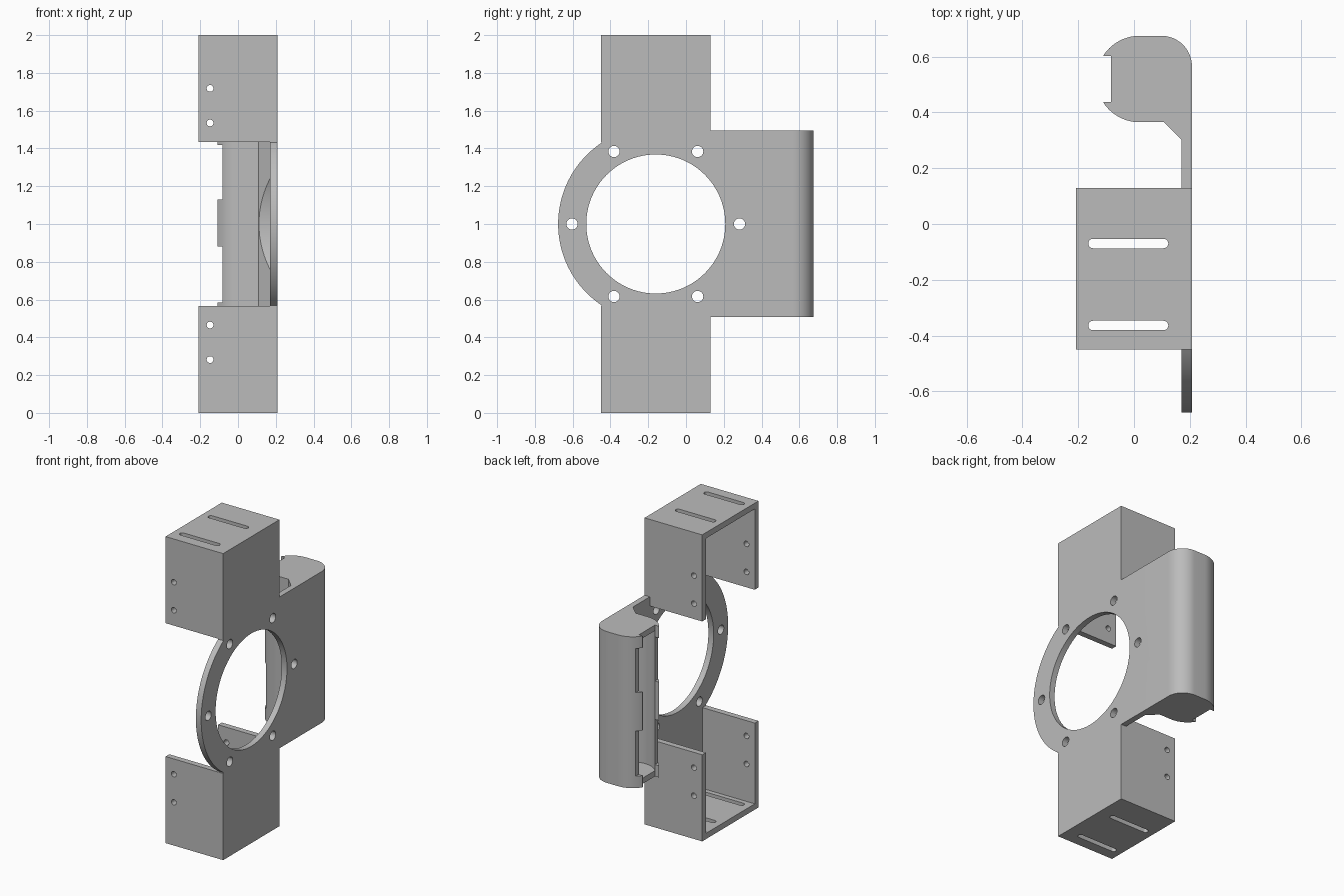
import bpy, bmesh
from math import sin, cos, pi, atan2, radians
from mathutils import Vector

cube = bpy.data.objects.get("Cube")
if cube:
    bpy.data.objects.remove(cube, do_unlink=True)

grey = bpy.data.materials.new("plain_grey")
grey.use_nodes = True
GREY = (0.5, 0.5, 0.5, 1)
grey.diffuse_color = GREY
grey.node_tree.nodes["Principled BSDF"].inputs["Base Color"].default_value = GREY

X0, X1, T = -0.208, 0.208, 0.038      # overall width and wall thickness
Y0, Y1 = -0.45, 0.13                  # box depth
XP = X1 - T                           # inner face of the plate
RING = (-0.16, 1.0)                   # ring centre in y, z
R_OUT, R_IN = 0.517, 0.368
BAT = (0.02, 0.52)                    # battery centre in x, y


def arc(c, r, a, b, n):
    """Points on an arc, angles in radians."""
    return [(c[0] + r * cos(a + (b - a) * i / n),
             c[1] + r * sin(a + (b - a) * i / n)) for i in range(n + 1)]


def prism(name, pts, axis, lo, hi):
    """Extrude a 2D outline along an axis (x: yz outline, y: xz, z: xy)."""
    place = {"x": lambda p: (lo, p[0], p[1]),
             "y": lambda p: (p[0], lo, p[1]),
             "z": lambda p: (p[0], p[1], lo)}[axis]
    shift = Vector([(hi - lo) * (axis == k) for k in "xyz"])
    bm = bmesh.new()
    face = bm.faces.new([bm.verts.new(place(p)) for p in pts])
    ext = bmesh.ops.extrude_face_region(bm, geom=[face])
    verts = [g for g in ext["geom"] if isinstance(g, bmesh.types.BMVert)]
    bmesh.ops.translate(bm, verts=verts, vec=shift)
    bmesh.ops.recalc_face_normals(bm, faces=bm.faces)
    mesh = bpy.data.meshes.new(name)
    bm.to_mesh(mesh)
    bm.free()
    mesh.materials.append(grey)
    obj = bpy.data.objects.new(name, mesh)
    bpy.context.collection.objects.link(obj)
    return obj


def rect(a0, a1, b0, b1):
    return [(a0, b0), (a1, b0), (a1, b1), (a0, b1)]


def disc(c, r, n=32):
    return arc(c, r, 0, 2 * pi, n)[:-1]


def combine(obj, other, op="DIFFERENCE"):
    """Apply a boolean and remove the helper."""
    mod = obj.modifiers.new("bool", "BOOLEAN")
    mod.operation, mod.object, mod.solver = op, other, "EXACT"
    bpy.context.view_layer.objects.active = obj
    bpy.ops.object.modifier_apply(modifier=mod.name)
    bpy.data.objects.remove(other, do_unlink=True)


# Main plate: strip, ring and back wing in one outline
a = atan2(0.435, Y0 - RING[0])
outline = [(Y0, 0), (Y1, 0), (Y1, 0.508), (0.5, 0.508), (0.5, 1.495),
           (Y1, 1.495), (Y1, 2), (Y0, 2)] + arc(RING, R_OUT, a, 2 * pi - a, 48)
bracket = prism("bracket", outline, "x", XP, X1)

# Battery holder on the wing, with rounded back and chamfered root
lip = atan2(0.085, -0.13)
profile = [(X1, 0.25), (X1, 0.565)] + arc((0.098, 0.565), 0.11, 0, pi / 2, 16)[1:]
profile += arc(BAT, 0.155, pi / 2, lip, 14)
profile += arc(BAT, 0.155, 2 * pi - lip, 3 * pi / 2, 14)
profile += [(0.108, 0.365), (XP, 0.303), (XP, 0.25)]
holder = prism("battery_holder", profile, "z", 0.508, 1.495)
combine(holder, prism("cavity", disc(BAT, 0.131, 48), "z", 0.545, 1.458))
combine(holder, prism("mouth", rect(-0.2, -0.05, 0.4375, 0.6025), "z", 0.545, 1.458))
combine(holder, prism("cap_edge", rect(-0.2, -0.082, 0.4375, 0.6025), "z", 0.4, 1.6))
for lo, hi in ((0.585, 0.88), (1.13, 1.418)):
    combine(holder, prism("lip_gap", rect(-0.2, -0.082, 0.3, 0.7), "z", lo, hi))
combine(holder, prism("ring_clearance", disc(RING, 0.522, 96), "x", 0, XP))
combine(bracket, holder, "UNION")

# Top and bottom boxes: U channels open towards the ring and to one side
for side in (1, -1):
    def z(h):
        return 1 + side * h
    channel = [(Y0, z(0.435)), (Y0, z(1)), (Y1, z(1)), (Y1, z(0.435)),
               (Y1 - T, z(0.435)), (Y1 - T, z(1 - T)),
               (Y0 + T, z(1 - T)), (Y0 + T, z(0.435))]
    box = prism("box", channel, "x", X0, X1)
    for h in (0.535, 0.718):
        combine(box, prism("screw_hole", disc((-0.148, z(h)), 0.018, 20), "y", -1, 1))
    for y in (-0.07, -0.364):
        slot = arc((0.106, y), 0.017, -pi / 2, pi / 2, 10)
        slot += arc((-0.147, y), 0.017, pi / 2, 3 * pi / 2, 10)
        combine(box, prism("slot", slot, "z", z(1) - 0.1, z(1) + 0.1))
    combine(bracket, box, "UNION")

# Ring opening and its six bolt holes
combine(bracket, prism("opening", disc(RING, R_IN, 96), "x", XP - 0.02, 0.3))
for c in disc(RING, 0.443, 6):
    combine(bracket, prism("bolt_hole", disc(c, 0.03, 24), "x", XP - 0.02, 0.3))

# Tidy flat areas, then smooth the curves
bm = bmesh.new()
bm.from_mesh(bracket.data)
bmesh.ops.remove_doubles(bm, verts=bm.verts, dist=0.0002)
bmesh.ops.dissolve_limit(bm, angle_limit=radians(0.5), verts=bm.verts, edges=bm.edges)
bm.to_mesh(bracket.data)
bm.free()
bpy.ops.object.select_all(action="DESELECT")
bracket.select_set(True)
bpy.context.view_layer.objects.active = bracket
bpy.ops.object.shade_smooth_by_angle(angle=radians(30))
